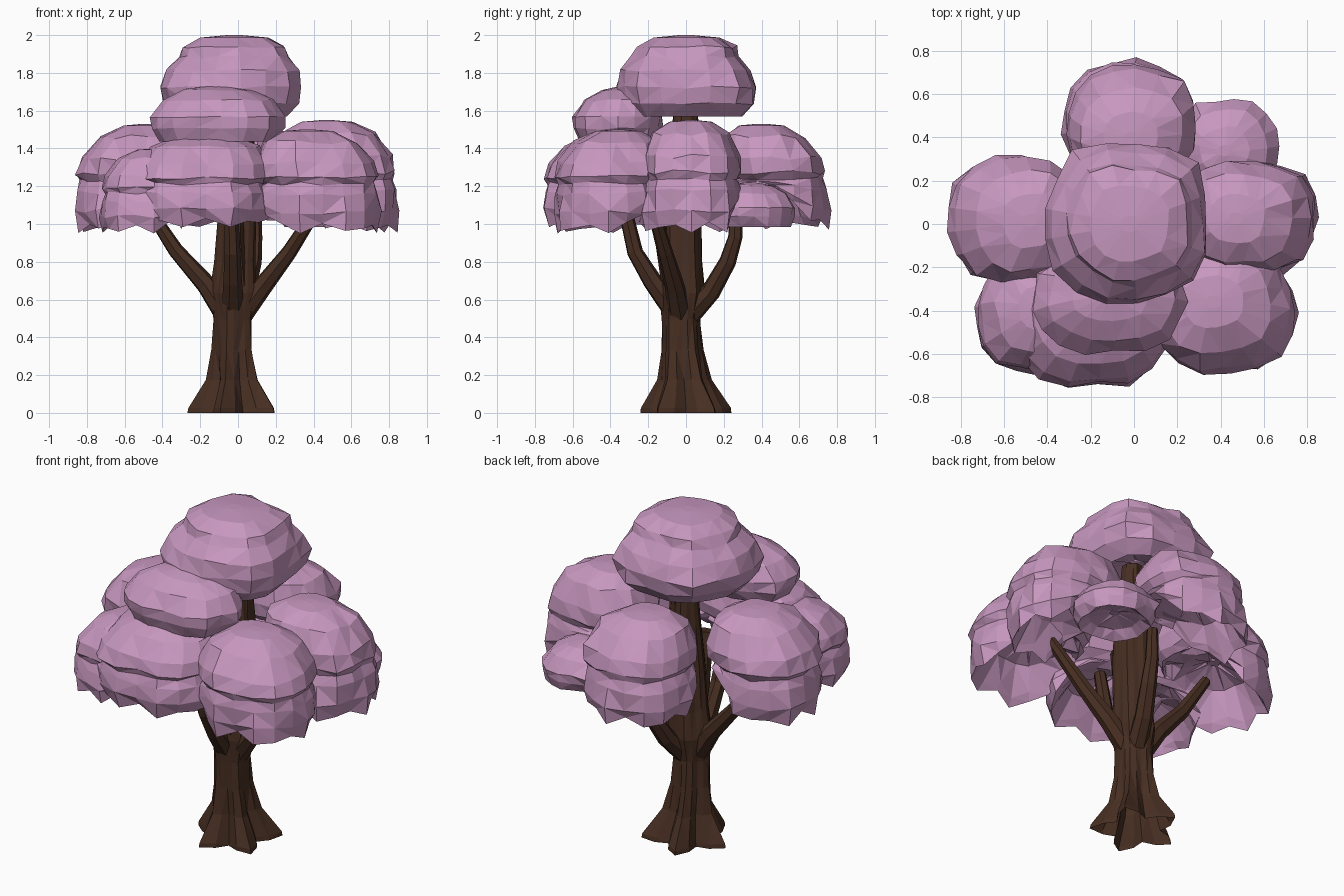
import bpy, bmesh, math, random
from mathutils import Vector, noise

if "Cube" in bpy.data.objects:
    bpy.data.objects.remove(bpy.data.objects["Cube"])

random.seed(4)

def material(name, rgb):
    m = bpy.data.materials.new(name)
    m.diffuse_color = (*rgb, 1)
    m.use_nodes = True
    m.node_tree.nodes["Principled BSDF"].inputs["Base Color"].default_value = m.diffuse_color
    return m

PINK = material("blossom pink", (0.57, 0.31, 0.52))
BARK = material("dark bark", (0.064, 0.028, 0.016))

def skin(name, rings, mat, cap_start=True, cap_end=True):
    """Join rings of points into a flat-shaded faceted surface."""
    bm = bmesh.new()
    vs = [[bm.verts.new(p) for p in r] for r in rings]
    n = len(rings[0])
    for a, b in zip(vs, vs[1:]):
        for i in range(n):
            j = (i + 1) % n
            bm.faces.new((a[i], a[j], b[j], b[i]))
    if cap_start:
        bm.faces.new(vs[0][::-1])
    if cap_end:
        bm.faces.new(vs[-1])
    bmesh.ops.triangulate(bm, faces=bm.faces[:])
    bmesh.ops.recalc_face_normals(bm, faces=bm.faces[:])
    me = bpy.data.meshes.new(name)
    bm.to_mesh(me)
    bm.free()
    me.materials.append(mat)
    ob = bpy.data.objects.new(name, me)
    bpy.context.collection.objects.link(ob)
    return ob

# (radius, height fraction, lobe strength): from the hollow underside,
# round the scalloped skirt, up to the overhanging dome
TWO_TIER = [(0.12, 0.52, 0), (0.6, 0.4, 0), (0.83, 0.08, 1), (0.92, 0.0, 1),
            (1.0, 0.2, .6), (0.97, 0.38, .2), (0.9, 0.48, 0), (0.98, 0.54, .3),
            (0.97, 0.68, .4), (0.78, 0.88, .3), (0.42, 0.985, 0), (0.1, 1.0, 0)]
SINGLE = [(0.12, 0.3, 0), (0.6, 0.2, 0), (0.85, 0.02, .5), (0.98, 0.25, .5),
          (1.0, 0.45, .3), (0.83, 0.75, .2), (0.5, 0.94, 0), (0.12, 1.0, 0)]
CROWN = [(0.12, 0.3, 0), (0.6, 0.2, 0), (0.78, 0.02, .5), (0.95, 0.18, .5),
         (1.0, 0.37, .5), (0.92, 0.58, .4), (0.76, 0.74, .5), (0.7, 0.86, .8),
         (0.47, 0.97, .4), (0.1, 1.0, 0)]

def clump(name, cx, cy, rx, ry, zb, zt, profile, facing=None, lobes=7, lean=0.25, n=17):
    """Foliage dome; the skirt hangs only on the side it faces, the peak leans to the trunk."""
    out = Vector((cx, cy)).normalized()
    face = math.atan2(cy, cx) if facing is None else math.radians(facing)
    skirted = profile is TWO_TIER
    phase = random.uniform(0, 6.28)
    h = zt - zb
    rings = []
    for r, f, s in profile:
        ring = []
        for i in range(n):
            a = math.tau * i / n
            ca, sa = math.cos(a), math.sin(a)
            square = (abs(ca) ** 2.6 + abs(sa) ** 2.6) ** (-1 / 2.6)
            lobe = math.cos(lobes * a + phase)
            lump = noise.noise(Vector((cx * 9 + ca * 1.5, cy * 9 + sa * 1.5, f * 2)))
            k = r * square * (1 + 0.06 * s * lobe + 0.1 * lump + random.uniform(-.025, .025)) * .97
            z = f + random.uniform(-.02, .02) * (0.1 < f < .95)
            if skirted and f < 0.5:
                w = min(1, max(0, (0.25 - math.cos(a - face)) / 0.9))
                z += (0.42 + 0.1 * f - z) * w + (0.05 * (1 - lobe) if f < .1 else 0)
                k *= 1 - 0.07 * w
            shift = -lean * min(rx, ry) * max(0, f - .5) * 2 * (1 if skirted else .6)
            ring.append((cx + out.x * shift + rx * k * ca,
                         cy + out.y * shift + ry * k * sa, zb + h * min(z, 1)))
        rings.append(ring)
    skin(name, rings, PINK)

# Lower canopy around the trunk
for args, facing in [(("foliage_left", -.555, .02, .31, .3, .95, 1.53), 170),
                     (("foliage_front_left", -.47, -.43, .27, .26, .95, 1.4), 215),
                     (("foliage_front", -.2, -.48, .37, .28, .98, 1.47), 275),
                     (("foliage_front_right", .42, -.41, .34, .29, .95, 1.5), 305),
                     (("foliage_right", .54, .03, .32, .28, .95, 1.55), -25),
                     (("foliage_back", -.02, .47, .31, .29, .97, 1.53), 125)]:
    clump(*args, TWO_TIER, facing)
clump("foliage_back_right", .44, .36, .23, .22, .98, 1.22, SINGLE)

# Upper tiers
clump("foliage_upper_front", -.12, -.36, .36, .24, 1.43, 1.73, SINGLE)
clump("foliage_crown", -.02, 0, .39, .38, 1.56, 2.0, CROWN, lobes=5, lean=0)

# Trunk with five root lobes, open at the base
# (z, radius, lobe depth, centre x, centre y)
levels = [(.005, .195, .06, -.015, 0), (.03, .19, .06, -.015, 0), (.18, .122, .03, -.02, -.01),
          (.34, .104, .012, -.025, -.02), (.5, .1, .006, -.025, -.025),
          (.64, .12, .01, -.02, -.02), (.8, .105, .01, -.01, -.02),
          (1.05, .1, .008, 0, -.02), (1.32, .09, .005, .01, -.01), (1.66, .06, 0, .01, 0)]
trunk = []
for z, r, d, cx, cy in levels:
    ring = []
    for i in range(20):
        a = math.tau * i / 20
        k = r + d * math.cos(5 * (a - math.pi)) + random.uniform(-.004, .004)
        ring.append((cx + k * math.cos(a), cy + k * math.sin(a), max(0, z - .005)))
    trunk.append(ring)
skin("trunk", trunk, BARK, cap_start=False)

def branch(name, pts, r0, r1, n=7):
    pts = [Vector(p) for p in pts]
    prev = Vector((.6, .8, 0))
    rings = []
    for i, p in enumerate(pts):
        d = (pts[min(i + 1, len(pts) - 1)] - pts[max(i - 1, 0)]).normalized()
        # keep the ring orientation steady along the path
        u = prev = (prev - d * prev.dot(d)).normalized()
        v = d.cross(u)
        r = r0 + (r1 - r0) * i / (len(pts) - 1)
        rings.append([p + (u * math.cos(math.tau * k / n) + v * math.sin(math.tau * k / n)) * r
                      for k in range(n)])
    skin(name, rings, BARK)

# Main branches reaching into the foliage
branch("branch_left", [(-.05, -.02, .5), (-.17, 0, .68), (-.33, .01, .86), (-.5, .02, 1.12)], .065, .03)
branch("branch_right", [(.0, -.03, .5), (.13, -.06, .67), (.27, -.11, .85), (.45, -.19, 1.13)], .065, .03)
branch("branch_back", [(0, .02, .52), (.04, .13, .64), (.08, .22, .8), (.09, .26, .93), (.09, .265, 1.12)], .06, .032)
branch("branch_front", [(-.03, -.07, .55), (-.03, -.18, .7), (-.03, -.27, .85), (-.04, -.34, 1.15)], .06, .035)
branch("branch_inner", [(0, -.06, .6), (-.02, -.11, .9), (-.02, -.16, 1.2)], .06, .045)
